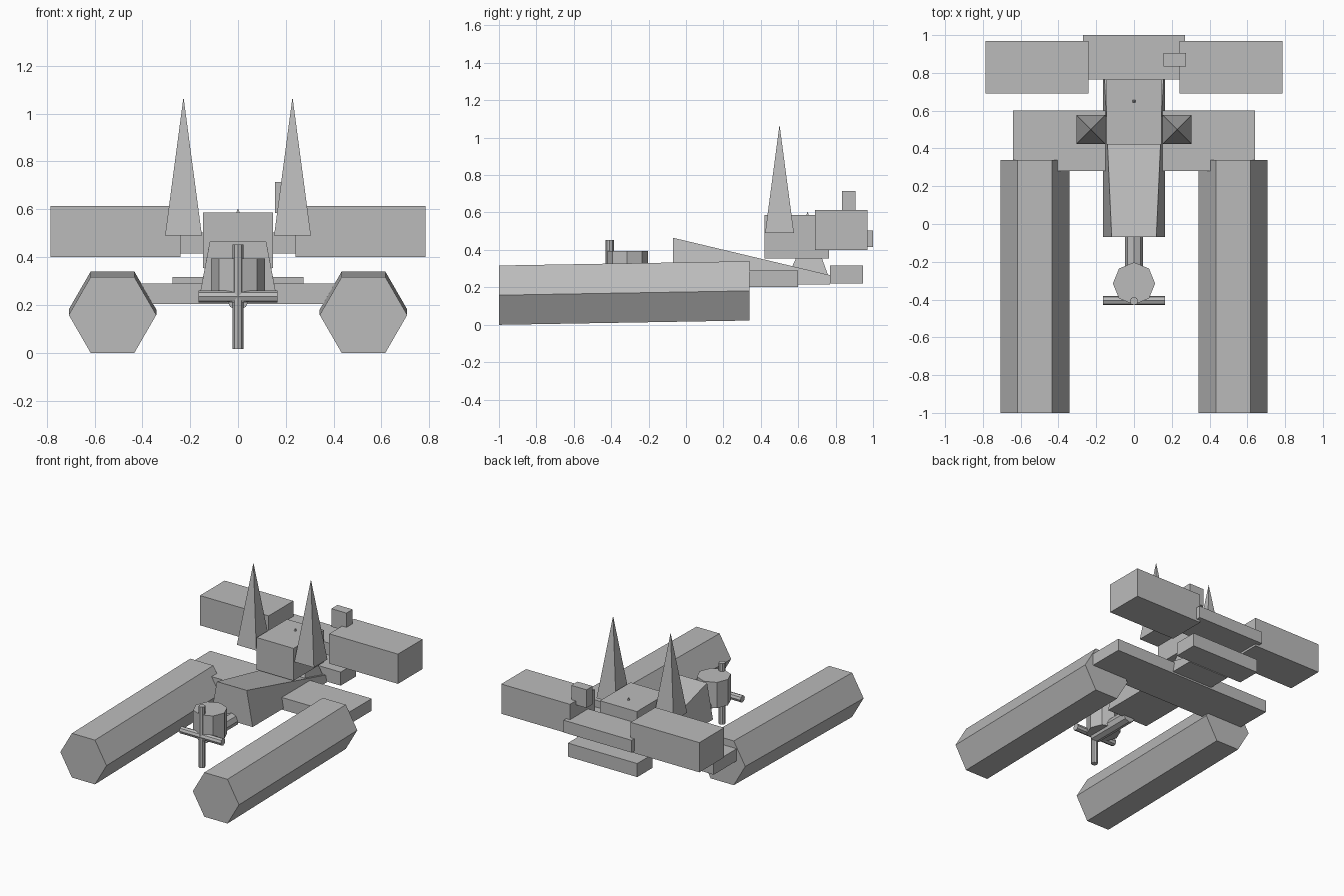
import bpy
import math
from mathutils import Vector

if "Cube" in bpy.data.objects:
    bpy.data.objects.remove(bpy.data.objects["Cube"])

grey = bpy.data.materials.new("light grey")
grey.diffuse_color = (0.5, 0.5, 0.5, 1)
grey.use_nodes = True
grey.node_tree.nodes["Principled BSDF"].inputs["Base Color"].default_value = grey.diffuse_color


def mesh(name, verts, faces):
    me = bpy.data.meshes.new(name)
    me.from_pydata(verts, [], faces)
    me.materials.append(grey)
    ob = bpy.data.objects.new(name, me)
    bpy.context.collection.objects.link(ob)
    return ob


def loft(name, a, b):
    """Closed solid between two rings with the same number of points."""
    n = len(a)
    faces = [(i, (i + 1) % n, n + (i + 1) % n, n + i) for i in range(n)]
    faces += [tuple(reversed(range(n))), tuple(range(n, 2 * n))]
    return mesh(name, a + b, faces)


def rect(x0, x1, y0, y1, z):
    return [(x0, y0, z), (x1, y0, z), (x1, y1, z), (x0, y1, z)]


def box(name, x0, x1, y0, y1, z0, z1):
    return loft(name, rect(x0, x1, y0, y1, z0), rect(x0, x1, y0, y1, z1))


def rod(name, p, q, r, n):
    """Prism with n sides from p to q; a corner lies on each main axis."""
    p, q = Vector(p), Vector(q)
    d = (q - p).normalized()
    u = Vector((0, 1, 0)) if abs(d.x) > 0.9 else Vector((1, 0, 0))
    v = d.cross(u).normalized()
    u = v.cross(d)
    ring = [r * (math.cos(2 * math.pi * i / n) * u + math.sin(2 * math.pi * i / n) * v)
            for i in range(n)]
    return loft(name, [tuple(p + c) for c in ring], [tuple(q + c) for c in ring])


def spike(name, x, y, z, half, height):
    return mesh(name, rect(x - half, x + half, y - half, y + half, z) + [(x, y, z + height)],
                [(3, 2, 1, 0), (0, 1, 4), (1, 2, 4), (2, 3, 4), (3, 0, 4)])


# Paired parts: floats, rear pods, spikes
for side, s in (("left", -1), ("right", 1)):
    fl = rod(side + "_float", (s * 0.525, -1, 0.158), (s * 0.525, 0.34, 0.181), 0.183, 6)
    for v in fl.data.vertices:          # keep the end caps upright
        v.co.y = -1 if v.co.y < 0 else 0.34
    x0, x1 = sorted((s * 0.24, s * 0.785))
    box(side + "_rear_pod", x0, x1, 0.69, 0.97, 0.40, 0.613)
    spike(side + "_spike", s * 0.228, 0.5, 0.49, 0.077, 0.58)

# Cross beam joining the floats
box("cross_beam", -0.64, 0.64, 0.28, 0.60, 0.203, 0.29)

# Wedge hull with leaning sides and a top that slopes down to the rear
loft("hull",
     [(-0.165, -0.07, 0.215), (0.165, -0.07, 0.215), (0.118, -0.07, 0.465), (-0.118, -0.07, 0.465)],
     [(-0.165, 0.77, 0.215), (0.165, 0.77, 0.215), (0.156, 0.77, 0.265), (-0.156, 0.77, 0.265)])

# Cabin, its pedestal and small antenna
loft("pedestal", rect(-0.145, 0.145, 0.54, 0.765, 0.25), rect(-0.12, 0.12, 0.59, 0.725, 0.36))
box("cabin", -0.146, 0.146, 0.42, 0.765, 0.355, 0.586)
spike("antenna", 0, 0.65, 0.585, 0.007, 0.02)

# Rear bars and chimney
box("rear_bar", -0.27, 0.27, 0.765, 1.0, 0.415, 0.503)
box("rear_step", -0.275, 0.275, 0.77, 0.945, 0.22, 0.317)
box("chimney", 0.155, 0.275, 0.835, 0.905, 0.585, 0.715)

# Front motor, shaft and crossed propeller blades
rod("motor", (0, -0.315, 0.21), (0, -0.315, 0.395), 0.112, 8)
rod("shaft", (0, -0.40, 0.225), (0, -0.05, 0.225), 0.047, 8)
rod("blade_vertical", (0, -0.408, 0.015), (0, -0.408, 0.452), 0.022, 8)
rod("blade_horizontal", (-0.165, -0.405, 0.235), (0.165, -0.405, 0.235), 0.025, 8)

# Consistent outward normals
import bmesh
for ob in bpy.context.collection.objects:
    bm = bmesh.new()
    bm.from_mesh(ob.data)
    bmesh.ops.recalc_face_normals(bm, faces=bm.faces)
    bm.to_mesh(ob.data)
    bm.free()
